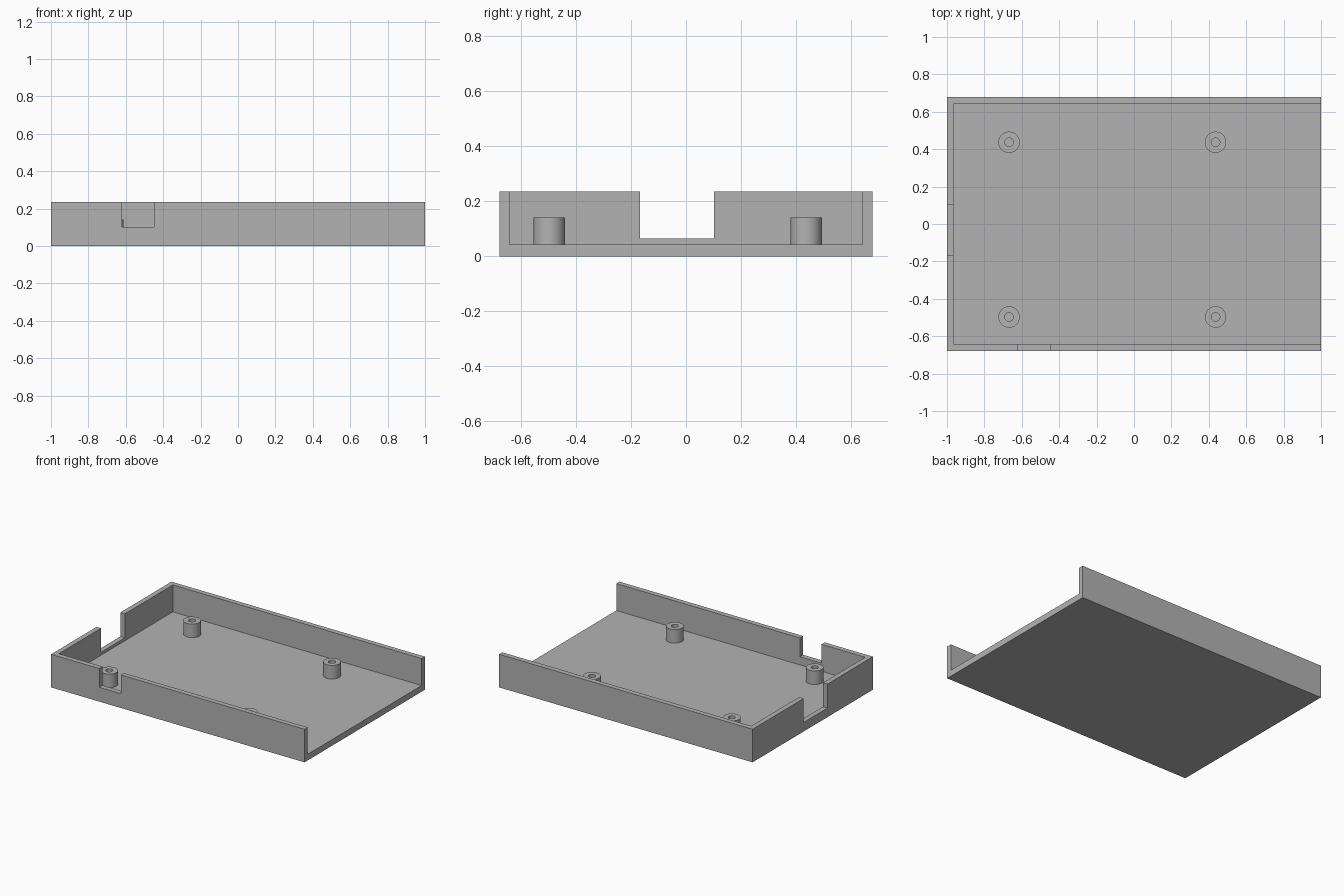
import bpy, bmesh, math
from mathutils import Matrix, Vector

cube = bpy.data.objects.get("Cube")
if cube:
    bpy.data.objects.remove(cube, do_unlink=True)

# Main dimensions
HX, HY, TOP = 1.0, 0.678, 0.236
WALL, FLOOR = 0.036, 0.044
POST_TOP, POST_R, HOLE_R = 0.141, 0.057, 0.023

grey = bpy.data.materials.new("plastic_grey")
grey.use_nodes = True
colour = (0.45, 0.45, 0.45, 1)
grey.diffuse_color = colour
grey.node_tree.nodes["Principled BSDF"].inputs["Base Color"].default_value = colour


def finish(bm, name):
    mesh = bpy.data.meshes.new(name)
    bm.to_mesh(mesh)
    bm.free()
    mesh.materials.append(grey)
    obj = bpy.data.objects.new(name, mesh)
    bpy.context.collection.objects.link(obj)
    return obj


def box(name, low, high):
    low, high = Vector(low), Vector(high)
    bm = bmesh.new()
    place = Matrix.Translation((low + high) / 2) @ Matrix.Diagonal((*(high - low), 1))
    bmesh.ops.create_cube(bm, size=1, matrix=place)
    return finish(bm, name)


def cut(target, cutter):
    cutter.hide_render = True
    mod = target.modifiers.new(cutter.name, "BOOLEAN")
    mod.operation, mod.solver, mod.object = "DIFFERENCE", "EXACT", cutter
    bpy.context.view_layer.objects.active = target
    bpy.ops.object.modifier_apply(modifier=mod.name)
    bpy.data.objects.remove(cutter, do_unlink=True)


# Tray: floor with three walls, open at the +x end
tray = box("tray", (-HX, -HY, 0), (HX, HY, TOP))
cut(tray, box("cavity", (-HX + WALL, -HY + WALL, FLOOR), (HX + 0.1, HY - WALL, TOP + 0.1)))
# Connector notches in the end wall and the front wall
cut(tray, box("end_notch", (-HX - 0.1, -0.167, 0.065), (-HX + 0.1, 0.102, TOP + 0.1)))
cut(tray, box("front_notch", (-0.62, -HY - 0.1, 0.102), (-0.45, -HY + 0.06, TOP + 0.1)))


# Hollow mounting posts, revolved from a wall profile
def post(name, x, y):
    bm = bmesh.new()
    profile = [(POST_R, FLOOR), (POST_R, POST_TOP), (HOLE_R, POST_TOP), (HOLE_R, FLOOR)]
    verts = [bm.verts.new((r, 0, z)) for r, z in profile]
    edges = [bm.edges.new(pair) for pair in zip(verts, verts[1:])]
    bmesh.ops.spin(bm, geom=verts + edges, axis=(0, 0, 1), cent=(0, 0, 0),
                   angle=math.tau, steps=48, use_merge=True)
    bmesh.ops.remove_doubles(bm, verts=bm.verts, dist=0.0001)
    bmesh.ops.recalc_face_normals(bm, faces=bm.faces)
    # An open tube: make sure the top rim faces up
    rim = next(f for f in bm.faces if abs(f.normal.z) > 0.9)
    if rim.normal.z < 0:
        bmesh.ops.reverse_faces(bm, faces=bm.faces)
    bmesh.ops.translate(bm, verts=bm.verts, vec=(x, y, 0))
    obj = finish(bm, name)
    bpy.ops.object.select_all(action="DESELECT")
    obj.select_set(True)
    bpy.context.view_layer.objects.active = obj
    bpy.ops.object.shade_smooth_by_angle(angle=math.radians(30))


for end, x in (("right", -0.668), ("left", 0.436)):
    for side, y in (("front", -0.497), ("back", 0.437)):
        post(f"{side}_{end}_post", x, y)
